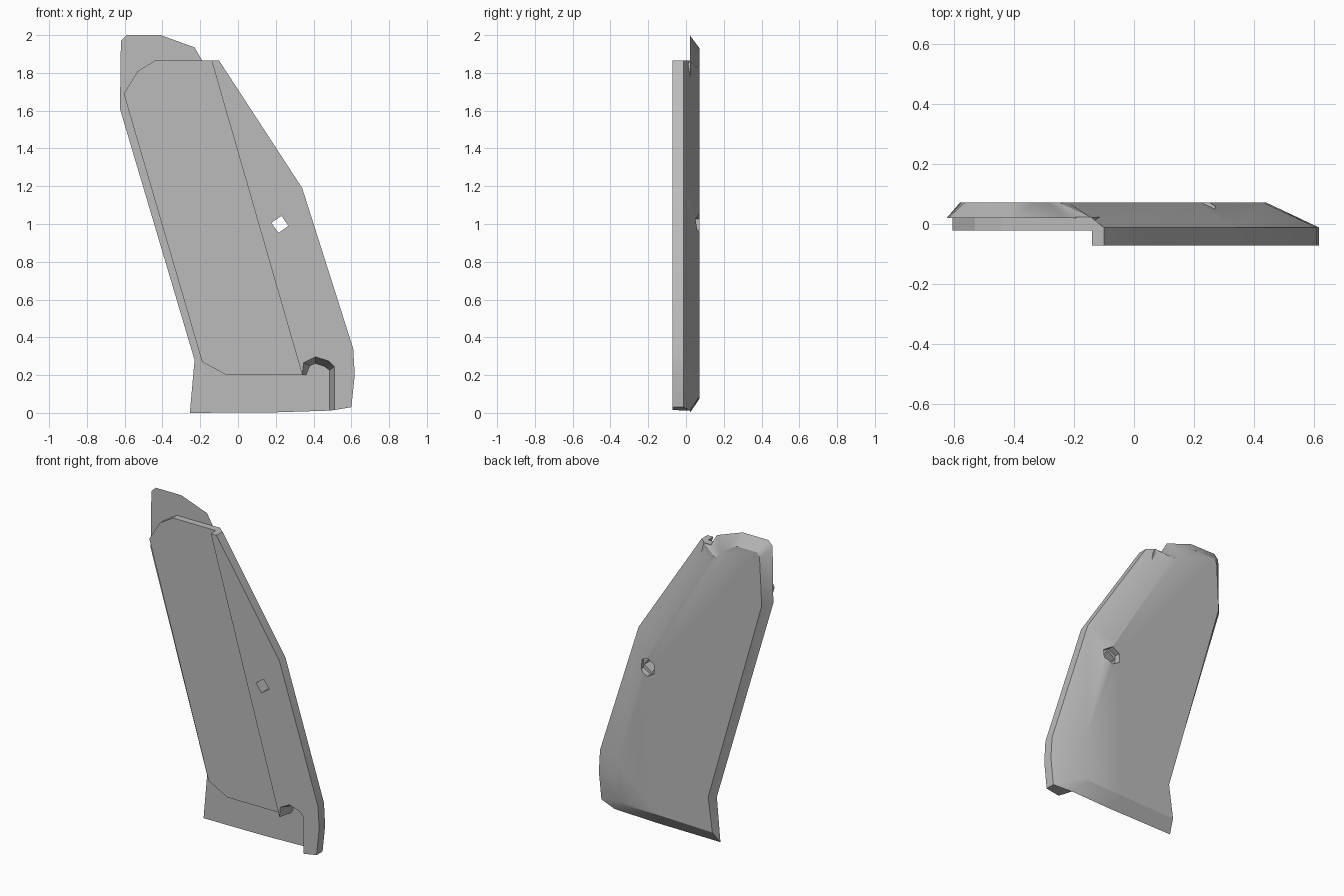
import bpy, bmesh, math

cube = bpy.data.objects.get("Cube")
if cube:
    bpy.data.objects.remove(cube, do_unlink=True)

grey = bpy.data.materials.new("plain_grey")
grey.use_nodes = True
grey.diffuse_color = (0.5, 0.5, 0.5, 1)
grey.node_tree.nodes["Principled BSDF"].inputs["Base Color"].default_value = (0.5, 0.5, 0.5, 1)

FRONT, PANEL, EDGE, SEAT, BACK = -0.072, -0.022, -0.012, 0.02, 0.072


def finish(bm, name):
    bmesh.ops.recalc_face_normals(bm, faces=bm.faces)
    mesh = bpy.data.meshes.new(name)
    bm.to_mesh(mesh)
    bm.free()
    mesh.materials.append(grey)
    obj = bpy.data.objects.new(name, mesh)
    bpy.context.collection.objects.link(obj)
    return obj


def ring(bm, points, y):
    return [bm.verts.new((x, y, z)) for x, z in points]


def bridge(bm, a, b, closed=False):
    n = len(a)
    for i in range(n if closed else n - 1):
        j = (i + 1) % n
        bm.faces.new((a[i], a[j], b[j], b[i]))


def prism(name, points, y0, y1):
    bm = bmesh.new()
    a, b = ring(bm, points, y0), ring(bm, points, y1)
    bridge(bm, a, b, True)
    bm.faces.new(a)
    bm.faces.new(b)
    return finish(bm, name)


def smooth(obj, degrees):
    bpy.ops.object.select_all(action="DESELECT")
    obj.select_set(True)
    bpy.context.view_layer.objects.active = obj
    bpy.ops.object.shade_smooth_by_angle(angle=math.radians(degrees))


# Outer and inner borders of the raised strip, top to bottom
strip_outer = [(-.10, 1.865), (.34, 1.19), (.61, .34), (.618, .2), (.60, .03)]
strip_inner = [(-.14, 1.865), (.34, .2), (.347, .265), (.41, .297), (.48, .275), (.51, .245), (.51, .015)]
strip_foot = [(-.14, 1.865), (.36, .2), (.38, .25), (.41, .262), (.46, .245), (.485, .225), (.485, .012)]
# Thin rim of the shell, bottom right round to the tip
rim = [(.2, .003), (-.255, 0), (-.23, .28), (-.625, 1.61), (-.62, 1.97), (-.59, 2), (-.41, 2), (-.23, 1.935), (-.19, 1.865)]
# Flat of the back, one point for each point of the whole edge
flat = [(-.22, 1.79), (.21, 1.1), (.43, .34), (.44, .22), (.42, .1), (.38, .085),
        (.15, .085), (-.235, .075), (-.205, .29), (-.58, 1.6), (-.565, 1.9), (-.55, 1.93),
        (-.40, 1.93), (-.33, 1.89), (-.29, 1.85), (-.25, 1.82)]

# Shell with the raised strip
bm = bmesh.new()
outer_f, outer_e = ring(bm, strip_outer, FRONT), ring(bm, strip_outer, EDGE)
inner_f, inner_b = ring(bm, strip_inner, FRONT), ring(bm, strip_foot, SEAT)
rim_v, back_v = ring(bm, rim, SEAT), ring(bm, flat, BACK)
bm.faces.new(outer_f + inner_f[::-1])
bridge(bm, outer_f, outer_e)
bridge(bm, inner_f, inner_b)
for i in (0, -1):
    bm.faces.new((inner_f[i], outer_f[i], outer_e[i], inner_b[i]))
bm.faces.new(inner_b + rim_v)
bridge(bm, outer_e + [inner_b[-1]] + rim_v + [inner_b[0]], back_v, True)
bm.faces.new(back_v)
shell = finish(bm, "shell")


# Bolt hole: square through the strip, wider six-sided mouth at the back
def around(sides, radius, turn):
    return [(.222 + radius * math.cos(turn + i * math.tau / sides),
             .998 + radius * math.sin(turn + i * math.tau / sides)) for i in range(sides)]


for name, pts, y0 in (("hole_cutter", around(4, .046, 1.4), -.2),
                      ("mouth_cutter", around(6, .058, math.pi / 2), .035)):
    cutter = prism(name, pts, y0, .2)
    cutter.hide_render = True
    cutter.hide_viewport = True
    mod = shell.modifiers.new(name, "BOOLEAN")
    mod.operation = "DIFFERENCE"
    mod.solver = "EXACT"
    mod.object = cutter
bpy.context.view_layer.objects.active = shell
for mod in list(shell.modifiers):
    bpy.ops.object.modifier_apply(modifier=mod.name)
for name in ("hole_cutter", "mouth_cutter"):
    bpy.data.objects.remove(bpy.data.objects[name], do_unlink=True)
smooth(shell, 32)

# Flat front panel
prism("front_panel", [(-.14, 1.865), (-.44, 1.865), (-.53, 1.81), (-.605, 1.69),
                      (-.19, .27), (-.06, .2), (.34, .2)], PANEL, SEAT + .003)
